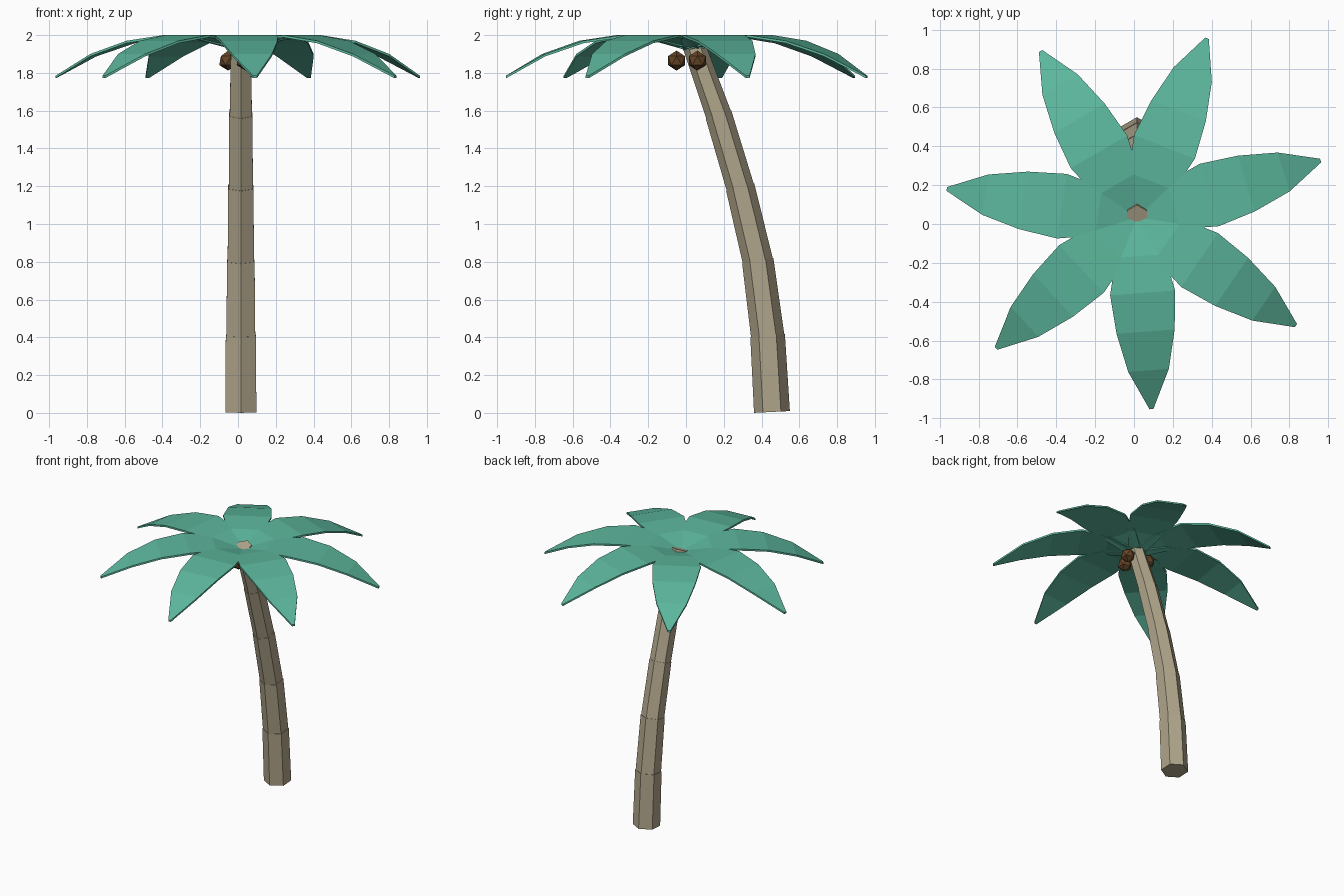
import bpy, bmesh, math
from mathutils import Vector, Matrix

cube = bpy.data.objects.get("Cube")
if cube:
    bpy.data.objects.remove(cube, do_unlink=True)


def material(name, rgb):
    mat = bpy.data.materials.new(name)
    mat.use_nodes = True
    mat.diffuse_color = (*rgb, 1)
    mat.node_tree.nodes["Principled BSDF"].inputs["Base Color"].default_value = (*rgb, 1)
    return mat


LEAF = material("leaf green", (0.107, 0.47, 0.335))
BARK = material("bark tan", (0.43, 0.375, 0.255))
NUT = material("nut brown", (0.13, 0.06, 0.02))


def finish(bm, name, mat):
    bmesh.ops.recalc_face_normals(bm, faces=bm.faces)
    mesh = bpy.data.meshes.new(name)
    bm.to_mesh(mesh)
    bm.free()
    mesh.materials.append(mat)
    obj = bpy.data.objects.new(name, mesh)
    bpy.context.collection.objects.link(obj)
    return obj


# Trunk: five stacked six-sided segments along a leaning curve
# each ring is y, z, radius, tilt of the ring plane
TRUNK_X = 0.015
RINGS = [(0.455, 0.005, 0.095, 0.05), (0.432, 0.41, 0.092, 0.1),
         (0.38, 0.805, 0.084, 0.19), (0.287, 1.195, 0.077, 0.27),
         (0.172, 1.58, 0.071, 0.32), (0.04, 1.95, 0.06, 0.34)]


def trunk_ring(bm, ring, scale):
    y, z, radius, tilt = ring
    place = Matrix.Translation((TRUNK_X, y, z)) @ Matrix.Rotation(tilt, 4, 'X')
    verts = []
    for i in range(6):
        a = math.radians(90 + 60 * i)
        verts.append(bm.verts.new(
            place @ Vector((math.cos(a), math.sin(a), 0)) * 1.0
            if radius == 0 else
            place @ (Vector((math.cos(a), math.sin(a), 0)) * radius * scale)))
    return verts


for n, (low, high) in enumerate(zip(RINGS, RINGS[1:])):
    bm = bmesh.new()
    bottom = trunk_ring(bm, low, 0.96 if n else 1)
    top = trunk_ring(bm, high, 1)
    bm.faces.new(bottom)
    bm.faces.new(top)
    for i in range(6):
        j = (i + 1) % 6
        bm.faces.new((bottom[i], bottom[j], top[j], top[i]))
    finish(bm, f"trunk_segment_{n + 1}", BARK)

# Fronds: seven bent blades, each row is distance, height, half width
ROWS = [(0, 1.935, 0.05), (0.2, 1.988, 0.125), (0.39, 2.0, 0.168),
        (0.59, 1.97, 0.15), (0.79, 1.9, 0.105), (0.99, 1.785, 0.01)]
THICK = 0.013
for k in range(7):
    bm = bmesh.new()
    rows = []
    for dist, z, half in ROWS:
        rows.append([bm.verts.new((dist, s * half, z - t))
                     for s, t in ((-1, 0), (1, 0), (1, THICK), (-1, THICK))])
    bm.faces.new(rows[0])
    bm.faces.new(rows[-1])
    for a, b in zip(rows, rows[1:]):
        for i in range(4):
            j = (i + 1) % 4
            bm.faces.new((a[i], a[j], b[j], b[i]))
    frond = finish(bm, f"frond_{k + 1}", LEAF)
    frond.location = (0.015, 0.034, 0)
    frond.rotation_euler.z = math.radians(17.2 + 360 / 7 * k)

# Nuts: faceted balls clustered around the top of the trunk
for k, spot in enumerate([(-0.052, 0.085, 1.865), (0.04, -0.05, 1.865), (0.105, 0.06, 1.865)]):
    bm = bmesh.new()
    bmesh.ops.create_icosphere(bm, subdivisions=1, radius=0.053)
    nut = finish(bm, f"nut_{k + 1}", NUT)
    nut.location = spot
